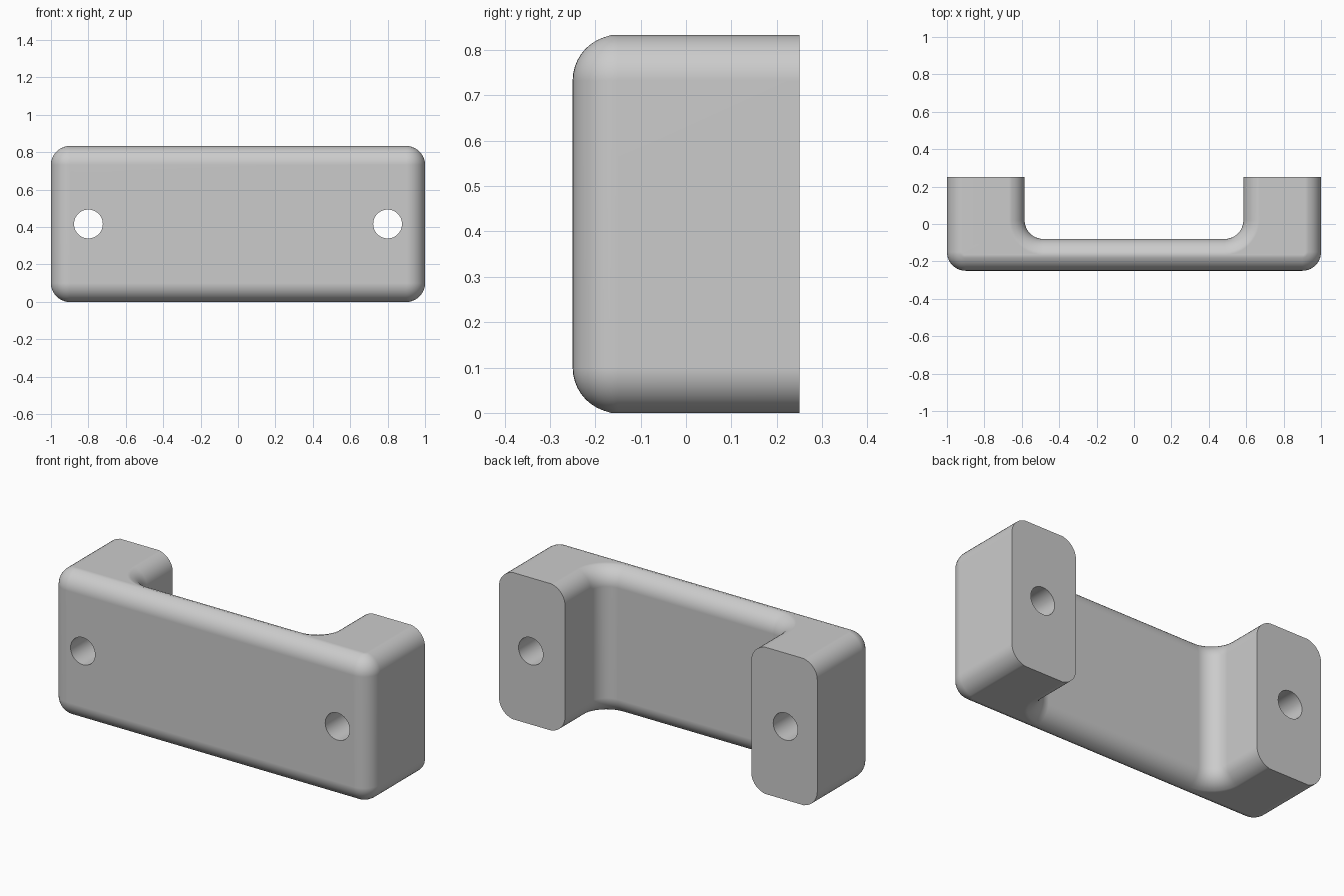
import bpy
import bmesh
from math import sin, cos, pi, radians

cube = bpy.data.objects.get("Cube")
if cube:
    bpy.data.objects.remove(cube, do_unlink=True)

HALF, HEIGHT, FRONT, BACK = 1.0, 0.833, -0.25, 0.25
LEG_IN, BAR_BACK = 0.585, -0.08   # inner leg face, rear face of the bar
R, STEPS = 0.1, 10                # fillet radius and its segments
HOLE_X, HOLE_R = 0.8, 0.077

grey = bpy.data.materials.new("light grey")
grey.use_nodes = True
colour = (0.6, 0.6, 0.6, 1)
grey.diffuse_color = colour
grey.node_tree.nodes["Principled BSDF"].inputs["Base Color"].default_value = colour


def arc(cx, cy, radius, start, end):
    for i in range(STEPS + 1):
        a = start + (end - start) * i / STEPS
        yield cx + radius * cos(a), cy + radius * sin(a)


def outline(d):
    """U-shaped outline, inset by d everywhere except the flat leg ends."""
    half = list(arc(LEG_IN - R, BAR_BACK + R, R + d, -pi / 2, 0))
    half += [(LEG_IN + d, BACK), (HALF - d, BACK)]
    half += arc(HALF - R, FRONT + R, R - d, 0, -pi / 2)
    return half + [(-x, y) for x, y in reversed(half)]


# Layers of the rounded bottom edge, mirrored for the top edge
layers = []
for i in range(1, STEPS + 1):
    a = pi / 2 * i / STEPS
    layers.append((0 if i == 1 else R * (1 - cos(a)), R * (1 - sin(a))))
# the fillet is tangent to the side faces at a = 90 degrees
layers += [(HEIGHT - z, d) for z, d in reversed(layers)]

# Bracket body: skin the stacked outlines
bm = bmesh.new()
rings = [[bm.verts.new((x, y, z)) for x, y in outline(d)] for z, d in layers]
for low, high in zip(rings, rings[1:]):
    for j in range(len(low)):
        bm.faces.new((low[j - 1], low[j], high[j], high[j - 1]))
bm.faces.new(rings[0])
bm.faces.new(rings[-1])
bmesh.ops.recalc_face_normals(bm, faces=bm.faces)
mesh = bpy.data.meshes.new("bracket_body")
bm.to_mesh(mesh)
bm.free()
mesh.materials.append(grey)
body = bpy.data.objects.new("bracket_body", mesh)
bpy.context.collection.objects.link(body)

# Screw holes through both legs
for side in (-1, 1):
    bpy.ops.mesh.primitive_cylinder_add(
        vertices=48, radius=HOLE_R, depth=1,
        location=(side * HOLE_X, 0, HEIGHT / 2), rotation=(pi / 2, 0, 0))
    cutter = bpy.context.object
    cutter.name = "hole_cutter"
    cutter.hide_render = True
    cutter.data.materials.append(grey)
    bpy.ops.object.select_all(action="DESELECT")
    body.select_set(True)
    bpy.context.view_layer.objects.active = body
    cut = body.modifiers.new("screw_hole", "BOOLEAN")
    cut.operation = "DIFFERENCE"
    cut.solver = "EXACT"
    cut.object = cutter
    bpy.ops.object.modifier_apply(modifier=cut.name)
    bpy.data.objects.remove(cutter, do_unlink=True)

bpy.ops.object.shade_smooth_by_angle(angle=radians(30))
weighted = body.modifiers.new("weighted_normals", "WEIGHTED_NORMAL")
weighted.keep_sharp = True
